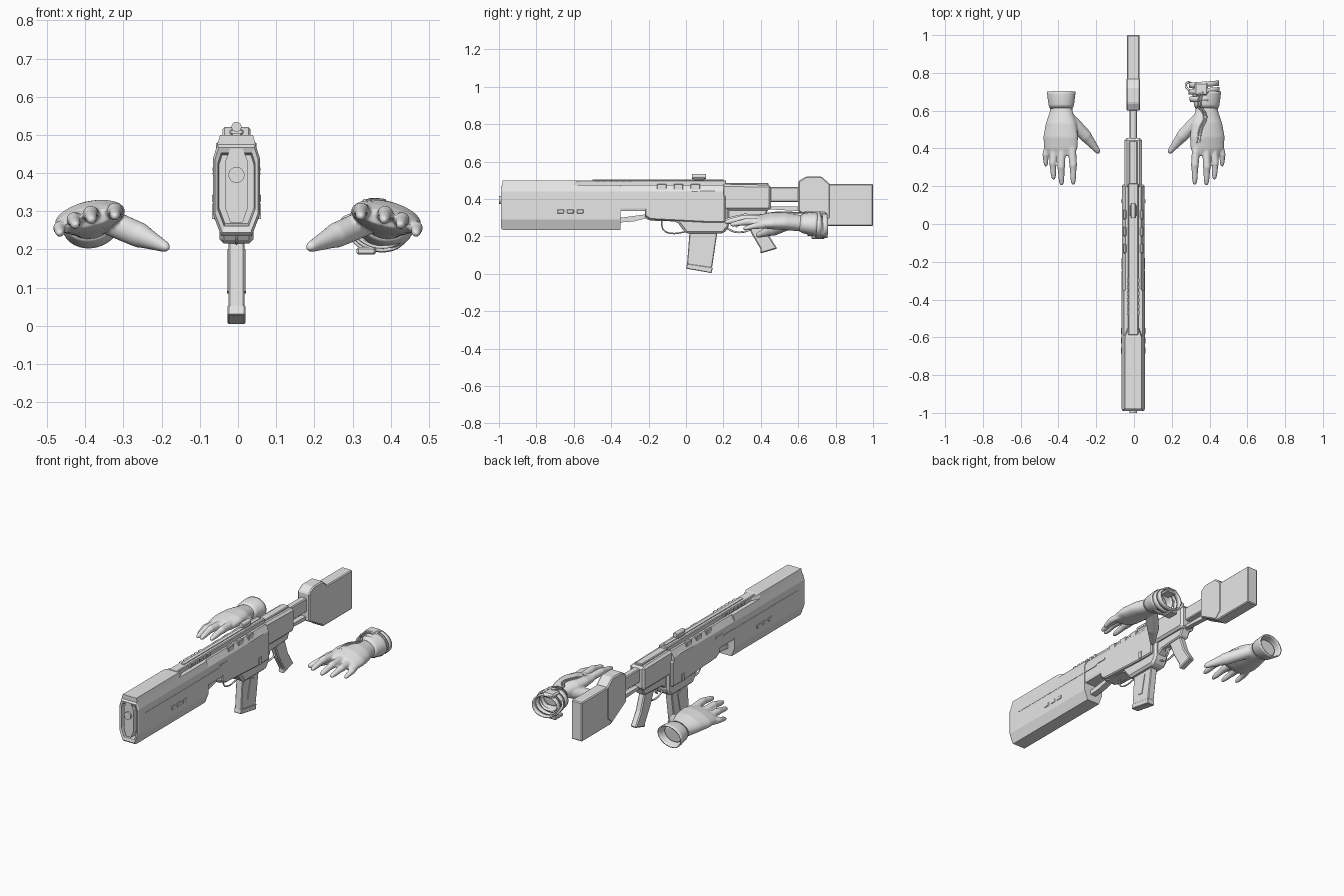
import bpy, bmesh, math
from mathutils import Vector

if "Cube" in bpy.data.objects:
    bpy.data.objects.remove(bpy.data.objects["Cube"])

grey = bpy.data.materials.new("plain_grey")
grey.use_nodes = True
grey.diffuse_color = (0.8, 0.8, 0.8, 1)
grey.node_tree.nodes["Principled BSDF"].inputs["Base Color"].default_value = (0.8, 0.8, 0.8, 1)
CX = -0.004  # rifle centre line


def finish(name, bm, smooth=False, bevel=0):
    bmesh.ops.recalc_face_normals(bm, faces=bm.faces)
    mesh = bpy.data.meshes.new(name)
    bm.to_mesh(mesh)
    bm.free()
    mesh.materials.append(grey)
    ob = bpy.data.objects.new(name, mesh)
    bpy.context.collection.objects.link(ob)
    if smooth:
        mesh.shade_smooth()
    if bevel:
        m = ob.modifiers.new("chamfer", 'BEVEL')
        m.width, m.segments, m.limit_method = bevel, 1, 'ANGLE'
    return ob


def loft(bm, rings, caps=True):
    loops = [[bm.verts.new(p) for p in r] for r in rings]
    for a, b in zip(loops, loops[1:]):
        n = len(a)
        for i in range(n):
            bm.faces.new((a[i], a[(i + 1) % n], b[(i + 1) % n], b[i]))
    if caps:
        bm.faces.new(loops[0])
        bm.faces.new(loops[-1])


def prism(name, profile, half, bevel=0, x=0):
    """Side profile (y, z) extruded across x."""
    bm = bmesh.new()
    loft(bm, [[(CX + x + s * half, y, z) for y, z in profile] for s in (-1, 1)])
    return finish(name, bm, bevel=bevel)


def section(name, right, ends):
    """Mirrored cross-section (x, z), lofted through (y, scale, middle z) stations."""
    pts = right + [(-x, z) for x, z in reversed(right)]
    bm = bmesh.new()
    loft(bm, [[(CX + x * k, y, zc + (z - zc) * k) for x, z in pts] for y, k, zc in ends])
    return finish(name, bm)


def box(name, y0, y1, z0, z1, half, bevel=0, x=0):
    return prism(name, [(y0, z0), (y1, z0), (y1, z1), (y0, z1)], half, bevel, x)


def cylinder(name, loc, r, depth, axis):
    bm = bmesh.new()
    bmesh.ops.create_cone(bm, cap_ends=True, segments=20, radius1=r, radius2=r, depth=depth)
    rot = Vector((0, 0, 1)).rotation_difference(Vector(axis)).to_matrix()
    bmesh.ops.rotate(bm, verts=bm.verts, matrix=rot)
    bmesh.ops.translate(bm, verts=bm.verts, vec=loc)
    return finish(name, bm)


def cable(name, pts, r):
    cu = bpy.data.curves.new(name, 'CURVE')
    cu.dimensions, cu.bevel_depth, cu.bevel_resolution = '3D', r, 2
    sp = cu.splines.new('BEZIER')
    sp.bezier_points.add(len(pts) - 1)
    for b, p in zip(sp.bezier_points, pts):
        b.co = p
        b.handle_left_type = b.handle_right_type = 'AUTO'
    cu.materials.append(grey)
    ob = bpy.data.objects.new(name, cu)
    bpy.context.collection.objects.link(ob)


# Front shroud: faceted shell with a recessed face
shell = [(0.04, 0.235), (0.061, 0.29), (0.061, 0.44), (0.05, 0.475)]
mid = 0.365
section("shroud", shell, [(-0.955, 0.75, mid), (-0.985, 0.8, mid), (-0.99, 0.93, mid),
                          (-0.98, 1, mid), (-0.35, 1, mid)])
section("shroud_top", [(0.05, 0.475), (0.043, 0.5)], [(-0.98, 1, 0.475), (-0.6, 1, 0.475), (-0.55, 0.6, 0.475)])
section("muzzle_plate", [(0.016, 0.27), (0.03, 0.31), (0.03, 0.43), (0.016, 0.465)],
        [(-0.95, 1, mid), (-0.989, 1, mid)])
cylinder("muzzle", (CX, -0.985, 0.395), 0.021, 0.03, (0, 1, 0))
cylinder("muzzle_core", (CX, -0.985, 0.395), 0.012, 0.026, (0, 1, 0))

# Receiver and top rail
section("upper_receiver", [(0.055, 0.335), (0.059, 0.35), (0.059, 0.44), (0.04, 0.475)],
        [(-0.35, 1, 0.4), (0.2, 1, 0.4)])
prism("lower_receiver", [(-0.22, 0.36), (-0.22, 0.3), (-0.2, 0.285), (-0.05, 0.28), (0, 0.215),
                         (0.2, 0.215), (0.23, 0.25), (0.23, 0.36)], 0.045, 0.012)
prism("receiver_panel", [(-0.22, 0.44), (-0.22, 0.31), (-0.19, 0.29), (0.1, 0.275),
                         (0.21, 0.275), (0.21, 0.42), (0.15, 0.45)], 0.059, 0.006)
box("top_rail", -0.59, 0.215, 0.44, 0.5, 0.027, 0.004)
box("rail_ridge", -0.5, 0.2, 0.49, 0.504, 0.01)
box("sight_base", 0.04, 0.1, 0.5, 0.515, 0.018, 0.004)
cylinder("sight_knob", (CX, 0.07, 0.521), 0.013, 0.075, (0, 1, 0))
prism("barrel_brace", [(-0.35, 0.275), (-0.28, 0.28), (-0.2, 0.3), (-0.2, 0.32), (-0.35, 0.3)], 0.018)

for s, side in ((-1, "right"), (1, "left")):
    for i in range(6):
        y = -0.47 + i * 0.034
        box(f"rail_tooth_{side}_{i}", y - 0.011, y + 0.011, 0.48, 0.497, 0.005, x=s * 0.029)
    for i in range(3):
        y = -0.13 + i * 0.09
        box(f"receiver_block_{side}_{i}", y - 0.025, y + 0.025, 0.445, 0.48, 0.008, 0.003, x=s * 0.045)
        y = -0.67 + i * 0.052
        box(f"vent_{side}_{i}", y - 0.018, y + 0.018, 0.323, 0.345, 0.003, 0.003, x=s * 0.061)
    box(f"shroud_line_{side}", -0.92, -0.25, 0.396, 0.401, 0.002, x=s * 0.0605)
    box(f"bolt_slot_{side}", -0.24, -0.18, 0.405, 0.415, 0.003, x=s * 0.06)
    box(f"side_catch_{side}", 0.11, 0.13, 0.28, 0.32, 0.004, x=s * 0.06)
    prism(f"magazine_rib_{side}", [(0.06, 0.09), (0.09, 0.085), (0.115, 0.195), (0.085, 0.2)],
          0.003, x=s * 0.022)

# Magazine
prism("magazine", [(0.02, 0.24), (0.17, 0.24), (0.138, 0.025), (0.005, 0.045)], 0.021, 0.004)
prism("magazine_foot", [(0.006, 0.055), (0.143, 0.035), (0.137, 0.004), (0.0, 0.028)], 0.023, 0.003)

# Rear receiver, grip, trigger and guard
prism("rear_receiver", [(0.19, 0.34), (0.45, 0.34), (0.455, 0.36), (0.455, 0.475), (0.19, 0.48)], 0.046, 0.012)
box("rear_spine", 0.2, 0.44, 0.47, 0.486, 0.022, 0.004)
prism("grip_mount", [(0.2, 0.25), (0.26, 0.29), (0.42, 0.3), (0.44, 0.345), (0.2, 0.345)], 0.028, 0.006)
prism("grip", [(0.31, 0.31), (0.405, 0.31), (0.44, 0.21), (0.488, 0.135), (0.395, 0.108),
               (0.4, 0.13), (0.35, 0.215)], 0.019, 0.006)
prism("trigger", [(0.275, 0.3), (0.295, 0.3), (0.285, 0.26), (0.27, 0.245)], 0.006)
cable("trigger_guard", [(CX, 0.21, 0.25), (CX, 0.26, 0.225), (CX, 0.31, 0.225), (CX, 0.35, 0.24)], 0.005)
cable("receiver_cable", [(CX, -0.13, 0.29), (CX, -0.12, 0.235), (CX, -0.08, 0.217), (CX, 0.0, 0.225)], 0.004)

# Stock
box("stock_rod", 0.44, 0.64, 0.385, 0.465, 0.019, 0.005)
prism("stock_strut", [(0.44, 0.345), (0.62, 0.335), (0.62, 0.36), (0.44, 0.36)], 0.014)
prism("stock_collar", [(0.6, 0.335), (0.6, 0.495), (0.64, 0.52), (0.725, 0.52), (0.77, 0.48),
                       (0.77, 0.3), (0.73, 0.262)], 0.037, 0.006)
prism("stock_plate", [(0.61, 0.34), (0.735, 0.256), (1, 0.256), (1, 0.48), (0.7, 0.48), (0.61, 0.46)], 0.034, 0.005)


# Gloved hands, made on one side and mirrored by sign
def tube(bm, stations, roll=0, caps=True, n=20):
    """Elliptical rings along a path of (x, y, z, wide, tall)."""
    pts = [Vector(s[:3]) for s in stations]
    rings = []
    for i, (p, s) in enumerate(zip(pts, stations)):
        t = (pts[min(i + 1, len(pts) - 1)] - pts[max(i - 1, 0)]).normalized()
        side = t.cross(Vector((0, 0, 1))).normalized()
        up = side.cross(t)
        a = side * math.cos(roll) - up * math.sin(roll)
        b = side * math.sin(roll) + up * math.cos(roll)
        rings.append([p + a * s[3] * math.cos(k * math.tau / n) + b * s[4] * math.sin(k * math.tau / n)
                      for k in range(n)])
    loft(bm, rings, caps)


def digit(bm, base, mid, tip, r0, r1):
    a, m, e = Vector(base), Vector(mid), Vector(tip)
    path = [(a, r0), (m.lerp(a, 0.5), r0), (m, r0 * 0.97), (m.lerp(e, 0.15), r0 * 0.84),
            (m.lerp(e, 0.65), r1), (m.lerp(e, 0.9), r1 * 0.75), (e, r1 * 0.3)]
    tube(bm, [(*p, r, r) for p, r in path])


def mirrored(bm, s):
    bmesh.ops.scale(bm, verts=bm.verts, vec=(-s, 1, 1))


PALM = [(-0.385, 0.67, 0.265, 0.056, 0.044), (-0.385, 0.6, 0.272, 0.06, 0.043),
        (-0.386, 0.53, 0.282, 0.083, 0.045), (-0.388, 0.46, 0.284, 0.094, 0.042),
        (-0.388, 0.4, 0.281, 0.09, 0.032), (-0.39, 0.365, 0.279, 0.07, 0.02)]
FINGERS = [((-0.452, 0.43, 0.262), (-0.468, 0.365, 0.256), (-0.466, 0.305, 0.24), 0.018),
           ((-0.422, 0.42, 0.278), (-0.43, 0.32, 0.278), (-0.425, 0.235, 0.262), 0.02),
           ((-0.382, 0.41, 0.29), (-0.386, 0.3, 0.294), (-0.383, 0.205, 0.275), 0.021),
           ((-0.33, 0.42, 0.298), (-0.322, 0.31, 0.302), (-0.322, 0.208, 0.285), 0.021)]
for s, side in ((-1, "right"), (1, "left")):
    bm = bmesh.new()
    tube(bm, PALM, roll=0.22, n=28)
    for base, mid_point, tip, r in FINGERS:
        digit(bm, base, mid_point, tip, r, r * 0.72)
    digit(bm, (-0.345, 0.56, 0.275), (-0.255, 0.465, 0.236), (-0.183, 0.375, 0.203), 0.034, 0.019)
    mirrored(bm, s)
    hand = finish(f"{side}_hand", bm, smooth=True)
    m = hand.modifiers.new("blend", 'REMESH')
    m.mode, m.voxel_size, m.use_smooth_shade = 'VOXEL', 0.005, True
    m = hand.modifiers.new("soften", 'SMOOTH')
    m.factor, m.iterations = 0.5, 4
    # flared open cuff
    bm = bmesh.new()
    tube(bm, [(-0.385, 0.7, 0.265, 0.076, 0.062), (-0.385, 0.685, 0.266, 0.075, 0.061),
              (-0.385, 0.63, 0.27, 0.068, 0.053), (-0.385, 0.61, 0.272, 0.06, 0.045)], 0.22, caps=False, n=32)
    mirrored(bm, s)
    cuff = finish(f"{side}_cuff", bm, smooth=True)
    cuff.modifiers.new("thickness", 'SOLIDIFY').thickness = 0.007

# Left wrist straps, pod, buckle and wiring
for i, (y, z, k) in enumerate(((0.665, 0.265, 1.0), (0.705, 0.262, 1.08), (0.74, 0.258, 1.04))):
    bm = bmesh.new()
    tube(bm, [(0.37, y + 0.014, z, 0.077 * k, 0.063 * k), (0.372, y - 0.014, z, 0.077 * k, 0.063 * k)],
         -0.2, caps=False, n=32)
    strap = finish(f"left_wrist_strap_{i}", bm, smooth=True)
    strap.modifiers.new("thickness", 'SOLIDIFY').thickness = 0.008
box("left_wrist_pod", 0.68, 0.75, 0.305, 0.332, 0.035, 0.008, x=0.36)
box("left_wrist_buckle", 0.67, 0.74, 0.186, 0.206, 0.025, 0.005, x=0.34)
for i, dx in enumerate((0, 0.014)):
    cable(f"left_hand_wire_{i}", [(0.35 + dx, 0.7, 0.33), (0.34 + dx, 0.63, 0.328), (0.37 + dx, 0.57, 0.328),
                                  (0.345 + dx, 0.5, 0.33), (0.335 + dx, 0.43, 0.322)], 0.004)
cable("left_wrist_loop", [(0.3, 0.7, 0.29), (0.275, 0.73, 0.275), (0.29, 0.75, 0.24), (0.33, 0.72, 0.2)], 0.006)
